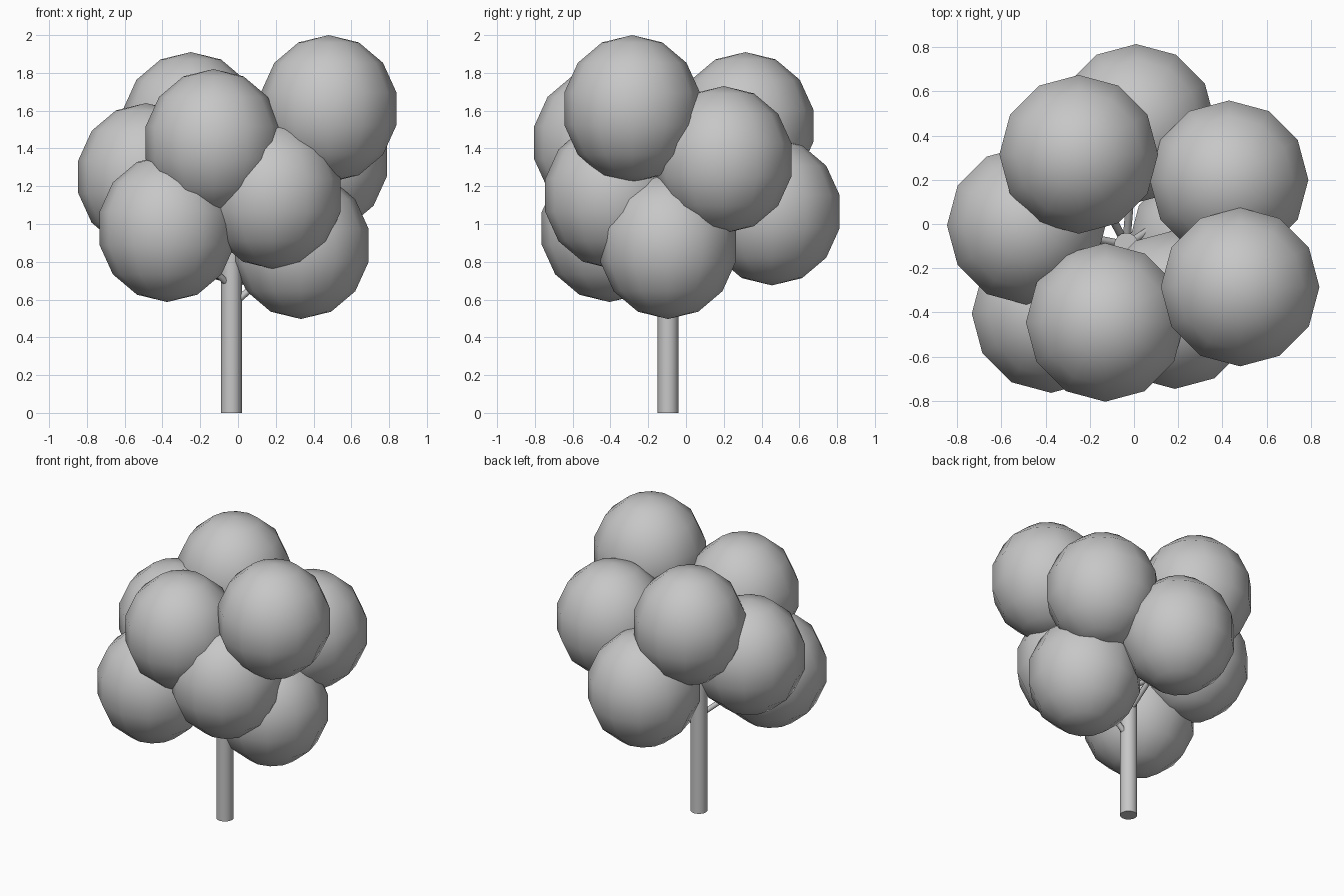
import bpy
import math
from mathutils import Vector

if "Cube" in bpy.data.objects:
    bpy.data.objects.remove(bpy.data.objects["Cube"])

grey = bpy.data.materials.new("soft grey")
grey.diffuse_color = (0.57, 0.57, 0.57, 1)
grey.use_nodes = True
grey.node_tree.nodes["Principled BSDF"].inputs["Base Color"].default_value = grey.diffuse_color

TRUNK_X, TRUNK_Y, TRUNK_TOP = -0.035, -0.095, 1.15

# Centres of the leaf clumps
CLUMPS = [
    (0.48, -0.285, 1.61),
    (-0.13, -0.445, 1.43),
    (0.43, 0.20, 1.34),
    (-0.25, 0.315, 1.52),
    (0.01, 0.455, 1.065),
    (-0.487, -0.006, 1.25),
    (-0.375, -0.405, 0.977),
    (0.185, -0.387, 1.152),
    (0.333, -0.095, 0.887),
]


def finish(name):
    ob = bpy.context.object
    ob.name = name
    ob.data.materials.append(grey)
    return ob


def rod(name, start, end, radius, sides):
    """Closed cylinder between two points."""
    start, end = Vector(start), Vector(end)
    axis = end - start
    bpy.ops.mesh.primitive_cylinder_add(
        vertices=sides, radius=radius, depth=axis.length, location=(start + end) / 2)
    ob = finish(name)
    ob.rotation_euler = axis.to_track_quat('Z', 'Y').to_euler()
    bpy.ops.object.shade_smooth_by_angle(angle=math.radians(50))


# Trunk
rod("trunk", (TRUNK_X, TRUNK_Y, 0), (TRUNK_X, TRUNK_Y, TRUNK_TOP), 0.055, 16)

for i, c in enumerate(CLUMPS, 1):
    # Leaf clump: coarse ball, slightly taller than wide
    bpy.ops.mesh.primitive_uv_sphere_add(segments=12, ring_count=7, radius=1, location=c)
    ob = finish(f"leaf_clump_{i}")
    ob.scale = (0.368, 0.368, 0.39)
    bpy.ops.object.shade_smooth()

    # Branch rising from the trunk surface into the clump
    out = Vector((c[0] - TRUNK_X, c[1] - TRUNK_Y, 0)).normalized() * 0.045
    start_z = min(c[2] - 0.28, TRUNK_TOP - 0.04)
    rod(f"branch_{i}", (TRUNK_X + out.x, TRUNK_Y + out.y, start_z), c, 0.018, 8)
